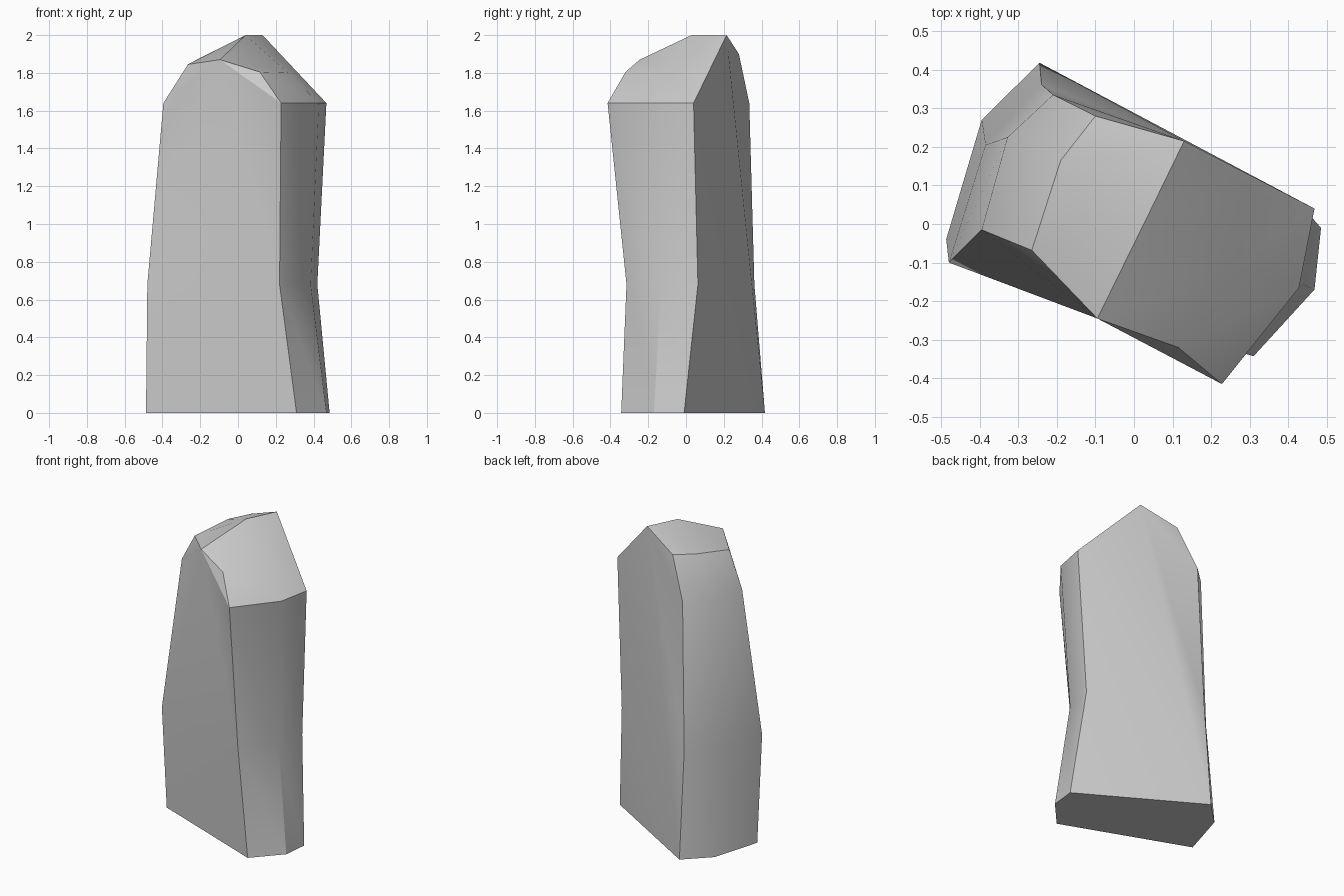
import bpy, bmesh, math

if "Cube" in bpy.data.objects:
    bpy.data.objects.remove(bpy.data.objects["Cube"])

# Outlines run up the left side, over the crown and down the right side
front = [(-.487, -.04, 0), (-.48, -.1, .68), (-.395, -.015, 1.64), (-.265, -.068, 1.845),
         (-.095, -.245, 1.87), (.115, -.32, 1.805), (.228, -.415, 1.64), (.22, -.315, .68), (.31, -.343, 0)]
middle = [(-.395, .27, 0), (-.385, .205, .68), (-.328, .225, 1.64), (-.19, .165, 1.885),
          (.04, .03, 2), (.265, -.1, 1.8), (.428, -.165, 1.64), (.385, -.13, .68), (.468, -.17, 0)]
back = [(-.245, .418, 0), (-.24, .362, .68), (-.21, .335, 1.64), (-.1, .28, 1.9),
        (.13, .215, 2), (.305, .082, 1.8), (.468, .04, 1.64), (.42, .063, .68), (.485, -.01, 0)]

bm = bmesh.new()
F, M, B = [[bm.verts.new(p) for p in ring] for ring in (front, middle, back)]

# Rim strips joining the outlines
for a, b in ((F, M), (M, B)):
    for i in range(8):
        bm.faces.new((a[i], a[i + 1], b[i + 1], b[i]))

# Uneven front and back faces of the stone
for ids in ((0, 1, 7, 8), (1, 4, 7), (1, 2, 4), (2, 3, 4), (4, 5, 6), (4, 6, 7)):
    bm.faces.new([F[i] for i in ids])
for ids in ((0, 1, 4), (1, 2, 4), (2, 3, 4), (4, 5, 6), (0, 4, 6), (0, 6, 7), (0, 7, 8)):
    bm.faces.new([B[i] for i in ids])

# Flat base
bm.faces.new((F[0], F[8], M[8], B[8], B[0], M[0]))
bmesh.ops.recalc_face_normals(bm, faces=bm.faces)

mesh = bpy.data.meshes.new("standing_stone")
bm.to_mesh(mesh)
bm.free()
stone = bpy.data.objects.new("standing_stone", mesh)
bpy.context.collection.objects.link(stone)
bpy.context.view_layer.objects.active = stone
stone.select_set(True)
bpy.ops.object.shade_smooth_by_angle(angle=math.radians(30))
